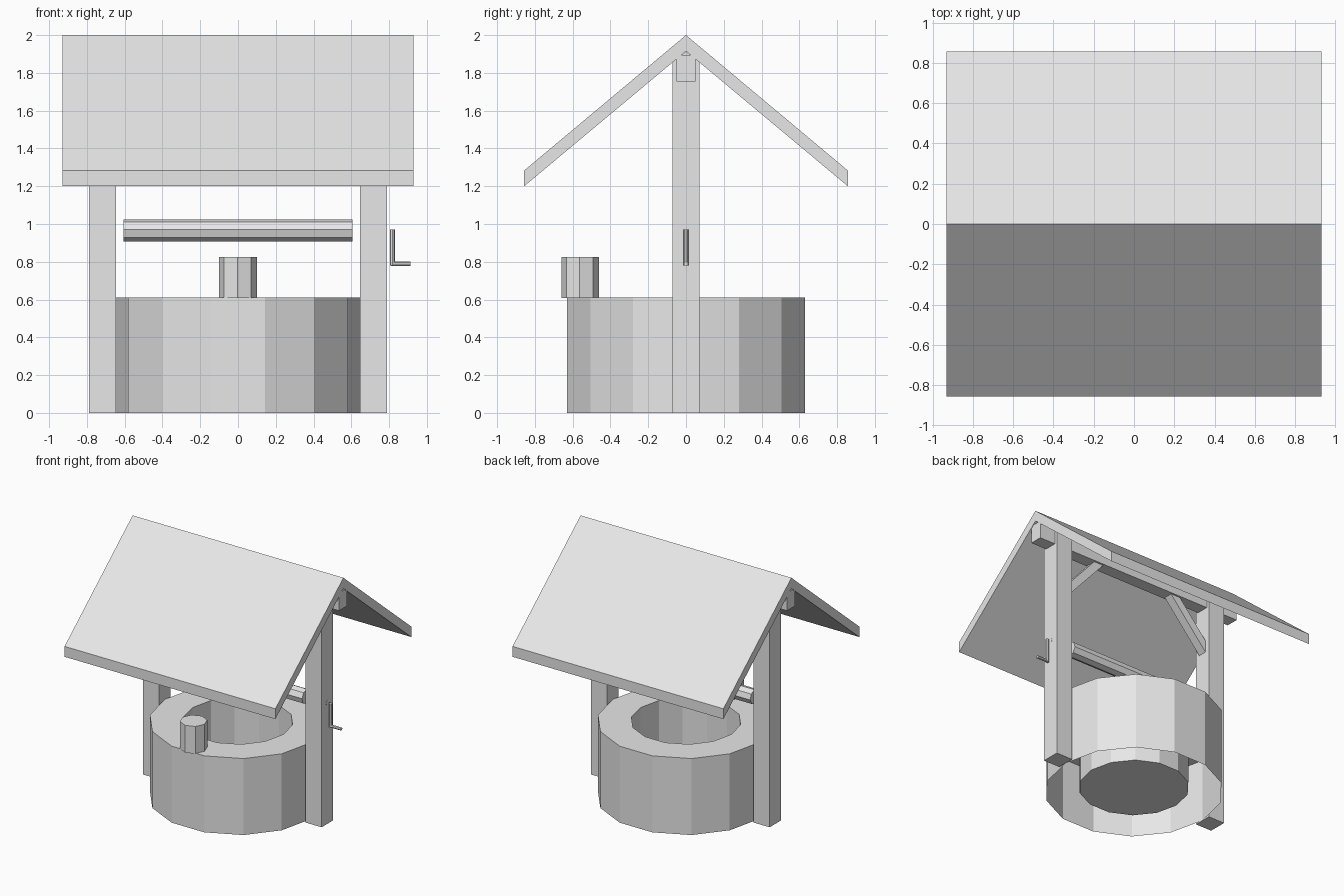
import bpy, bmesh, math

if "Cube" in bpy.data.objects:
    bpy.data.objects.remove(bpy.data.objects["Cube"])

grey = bpy.data.materials.new("plain_grey")
grey.diffuse_color = (0.8, 0.8, 0.8, 1)
grey.use_nodes = True
grey.node_tree.nodes["Principled BSDF"].inputs["Base Color"].default_value = grey.diffuse_color


def finish(name, bm, recalc=True):
    if recalc:
        bmesh.ops.recalc_face_normals(bm, faces=bm.faces[:])
    mesh = bpy.data.meshes.new(name)
    bm.to_mesh(mesh)
    bm.free()
    mesh.materials.append(grey)
    obj = bpy.data.objects.new(name, mesh)
    bpy.context.collection.objects.link(obj)
    return obj


def prism(name, pts, place, a, b):
    """Extrude a 2D outline from a to b; place(u, v, w) maps to x, y, z."""
    bm = bmesh.new()
    ends = [[bm.verts.new(place(u, v, w)) for u, v in pts] for w in (a, b)]
    for end in ends:
        bm.faces.new(end)
    n = len(pts)
    for i in range(n):
        j = (i + 1) % n
        bm.faces.new((ends[0][i], ends[0][j], ends[1][j], ends[1][i]))
    return finish(name, bm)


def box(name, x0, x1, y0, y1, z0, z1):
    return prism(name, [(x0, y0), (x1, y0), (x1, y1), (x0, y1)],
                 lambda u, v, w: (u, v, w), z0, z1)


def ngon(n, r, cu=0, cv=0, deg=0):
    return [(cu + r * math.cos(math.radians(deg) + math.tau * i / n),
             cv + r * math.sin(math.radians(deg) + math.tau * i / n)) for i in range(n)]


def turned(name, profile, n=14, closed=False, floor=False):
    """Revolve (radius, height) points into flat-sided rings."""
    bm = bmesh.new()
    rings = [[bm.verts.new((x, y, z)) for x, y in ngon(n, r)] for r, z in profile]
    pairs = list(zip(rings, rings[1:]))
    if closed:
        pairs.append((rings[-1], rings[0]))
    for a, b in pairs:
        for i in range(n):
            j = (i + 1) % n
            bm.faces.new((a[i], a[j], b[j], b[i]))
    if floor:
        bm.faces.new(rings[-1])
    return finish(name, bm, recalc=False)


along_x = lambda u, v, w: (w, u, v)
along_y = lambda u, v, w: (u, w, v)
along_z = lambda u, v, w: (u, v, w)

# Round well: outer wall, thick rim, inner shaft with a floor
turned("well_wall", [(0.645, 0), (0.645, 0.5)])
turned("well_rim", [(0.645, 0.5), (0.645, 0.61), (0.4, 0.61), (0.4, 0.5)], closed=True)
turned("well_shaft", [(0.4, 0.5), (0.4, 0.035)], floor=True)

# Gable roof
prism("roof", [(-0.857, 1.2), (-0.857, 1.283), (0, 2), (0.857, 1.283), (0.857, 1.2), (0, 1.915)],
      along_x, -0.93, 0.93)

# Ridge beam under the roof
box("ridge_beam", -0.926, 0.926, -0.05, 0.05, 1.755, 1.895)

# Posts with pointed tops and diagonal braces on both sides
for side, s in (("left", -1), ("right", 1)):
    prism(side + "_post", [(-0.072, 0), (0.072, 0), (0.072, 1.856), (0, 1.914), (-0.072, 1.856)],
          along_x, s * 0.645, s * 0.788)
    prism(side + "_brace", [(s * 0.645, 1.39), (s * 0.32, 1.755), (s * 0.405, 1.755), (s * 0.645, 1.485)],
          along_y, -0.035, 0.035)

# Rope roller
prism("roller", ngon(8, 0.058, 0, 0.966, -5), along_x, -0.607, 0.605)

# Crank: axle end, arm and handle
prism("crank_axle", ngon(8, 0.019, 0, 0.968), along_x, 0.77, 0.79)
prism("crank_arm", ngon(8, 0.013, 0.817, 0), along_z, 0.78, 0.97)
prism("crank_handle", ngon(8, 0.012, 0, 0.789), along_x, 0.81, 0.912)

# Bucket standing on the rim
prism("bucket", ngon(8, 0.1, 0, -0.56, -2), along_z, 0.608, 0.826)
